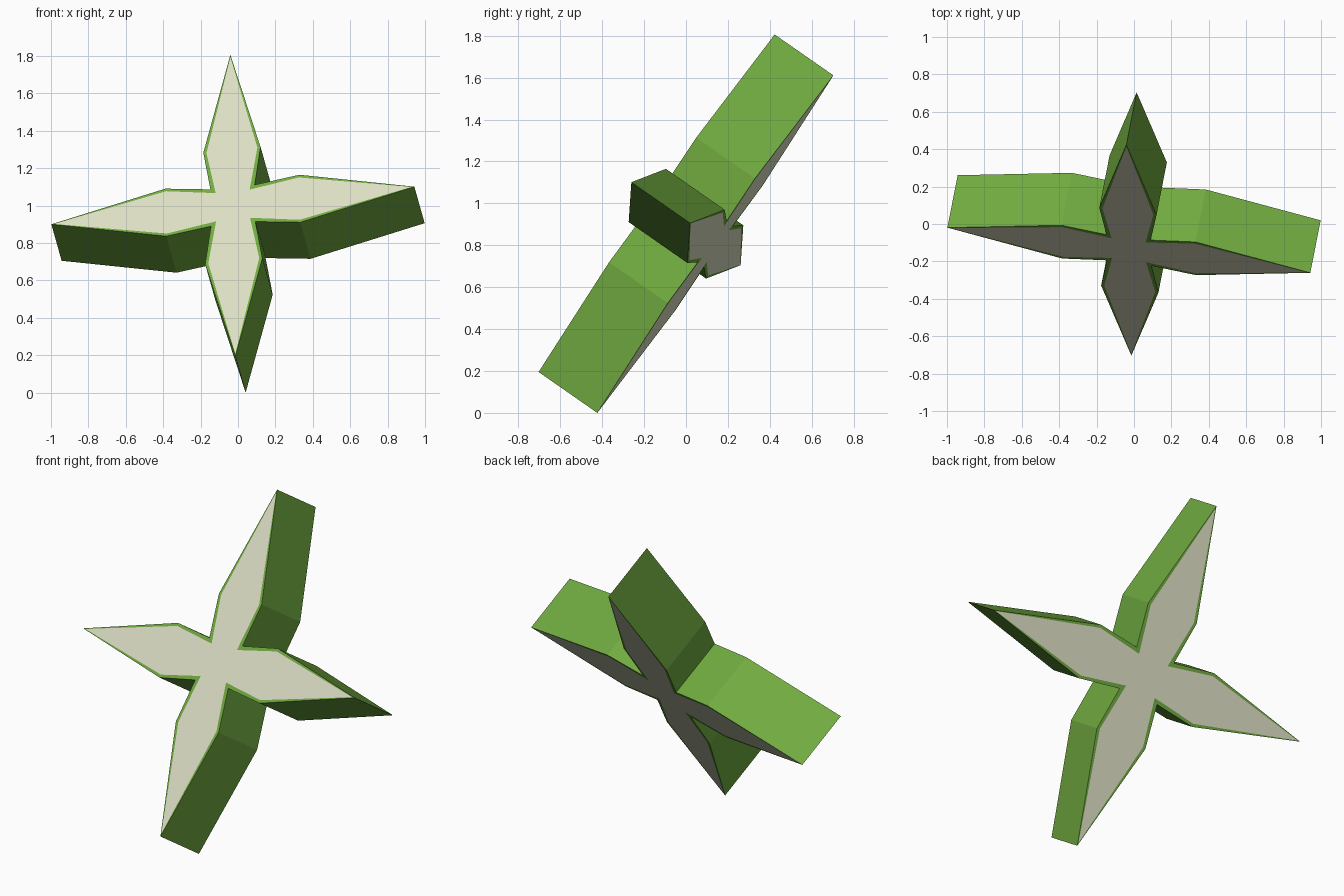
import bpy, bmesh
from mathutils import Matrix, Vector

cube = bpy.data.objects.get("Cube")
if cube:
    bpy.data.objects.remove(cube)


def make_material(name, rgb):
    mat = bpy.data.materials.new(name)
    mat.use_nodes = True
    color = (*rgb, 1.0)
    mat.diffuse_color = color
    mat.node_tree.nodes["Principled BSDF"].inputs["Base Color"].default_value = color
    return mat


green = make_material("leaf_green", (0.162, 0.402, 0.051))
cream = make_material("pale_cream", (0.72, 0.73, 0.55))


def star_ring(bm, tip, shoulder, width, notch, z):
    """Four pointed blades around the centre, each closed by a notch."""
    ring = []
    blade = [(shoulder, -width), (tip, 0), (shoulder, width), (notch, notch)]
    for _ in range(4):
        ring += [bm.verts.new((x, y, z)) for x, y in blade]
        blade = [(-y, x) for x, y in blade]
    return ring


def bridge(bm, a, b):
    for i in range(len(a)):
        j = (i + 1) % len(a)
        bm.faces.new((a[i], a[j], b[j], b[i]))


# Star body: green sides and rims, cream panels on both flat faces
HALF = 0.173
bm = bmesh.new()
outer = {}
for z in (HALF, -HALF):
    outer[z] = star_ring(bm, 0.983, 0.363, 0.155, 0.12, z)
    inner = star_ring(bm, 0.967, 0.36, 0.138, 0.092, z)
    bridge(bm, outer[z], inner)
    bm.faces.new(inner).material_index = 1
bridge(bm, outer[-HALF], outer[HALF])
bmesh.ops.recalc_face_normals(bm, faces=bm.faces[:])

# Tilt the star back and lift it onto the ground
front = Vector((-0.0275, -0.14, 0.0975)).normalized()
up = front.cross(Vector((0.968, -0.11, 0.093))).normalized()
side = up.cross(front)
tilt = Matrix((side, up, front)).transposed().to_4x4()
bm.transform(tilt)
lowest = min(v.co.z for v in bm.verts)
bmesh.ops.translate(bm, verts=bm.verts[:], vec=(0, 0, -lowest))

mesh = bpy.data.meshes.new("four_point_star")
bm.to_mesh(mesh)
bm.free()
mesh.materials.append(green)
mesh.materials.append(cream)
star = bpy.data.objects.new("four_point_star", mesh)
bpy.context.collection.objects.link(star)
